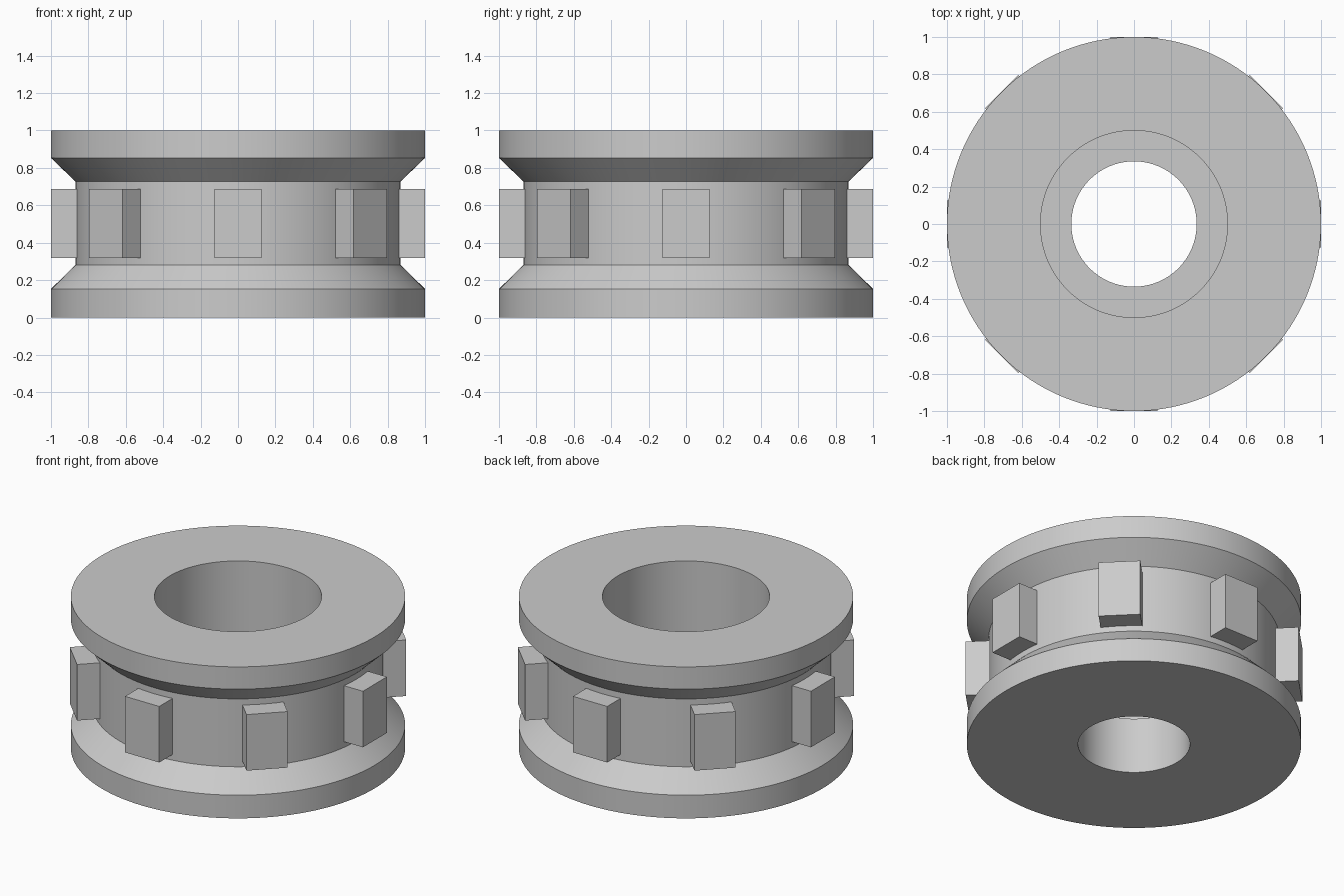
import bpy, bmesh, math
from mathutils import Matrix

cube = bpy.data.objects.get("Cube")
if cube:
    bpy.data.objects.remove(cube, do_unlink=True)

grey = bpy.data.materials.new("plain grey")
grey.use_nodes = True
colour = (0.6, 0.6, 0.6, 1)
grey.diffuse_color = colour
grey.node_tree.nodes["Principled BSDF"].inputs["Base Color"].default_value = colour

SIDES = 128
TEETH = 8


def add_object(name, bm):
    bmesh.ops.recalc_face_normals(bm, faces=bm.faces)
    mesh = bpy.data.meshes.new(name)
    bm.to_mesh(mesh)
    bm.free()
    mesh.materials.append(grey)
    obj = bpy.data.objects.new(name, mesh)
    bpy.context.collection.objects.link(obj)
    return obj


# Grooved wheel with a stepped bore: closed (radius, height) outline, revolved
outline = [(0.335, 0), (1, 0), (1, 0.153), (0.87, 0.28), (0.87, 0.728),
           (1, 0.853), (1, 1), (0.5, 1), (0.5, 0.37), (0.335, 0.37)]
bm = bmesh.new()
rings = []
for i in range(SIDES):
    a = math.tau * i / SIDES
    rings.append([bm.verts.new((r * math.cos(a), r * math.sin(a), z)) for r, z in outline])
for i, ring in enumerate(rings):
    following = rings[(i + 1) % SIDES]
    for j in range(len(outline)):
        k = (j + 1) % len(outline)
        bm.faces.new((ring[j], following[j], following[k], ring[k]))
wheel = add_object("grooved_wheel", bm)
bpy.context.view_layer.objects.active = wheel
wheel.select_set(True)
bpy.ops.object.shade_smooth_by_angle(angle=math.radians(30))

# Rectangular teeth standing out from the groove
for n in range(TEETH):
    bm = bmesh.new()
    bmesh.ops.create_cube(bm, size=1, matrix=Matrix.Rotation(math.tau * n / TEETH, 4, "Z")
                          @ Matrix.Translation((0.91, 0, 0.503))
                          @ Matrix.Diagonal((0.18, 0.25, 0.37, 1)))
    add_object(f"tooth_{n + 1}", bm)
